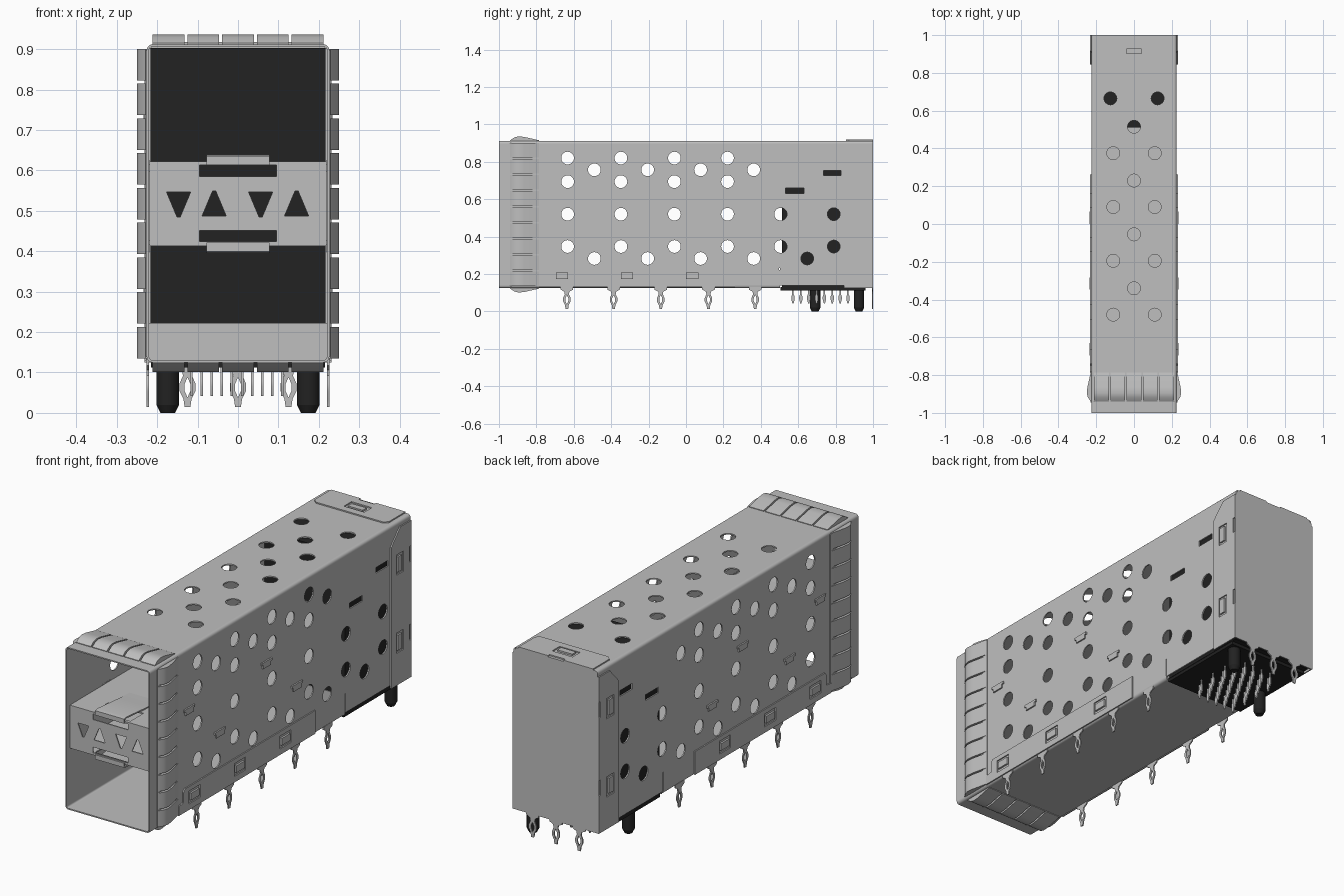
import bpy, bmesh, math
from mathutils import Matrix, Vector

if "Cube" in bpy.data.objects:
    bpy.data.objects.remove(bpy.data.objects["Cube"])


def material(name, v):
    m = bpy.data.materials.new(name)
    m.diffuse_color = (v, v, v, 1)
    m.use_nodes = True
    m.node_tree.nodes["Principled BSDF"].inputs["Base Color"].default_value = m.diffuse_color
    return m


METAL = material("light_grey_metal", 0.52)
BLACK = material("black_plastic", 0.016)
parts = {}
T = 0.006                      # sheet thickness
W, Z0, Z1 = 0.226, 0.125, 0.912  # cage half width, bottom, top
# local (u, v, normal) to world: X plate = (y, z), Y plate = (x, z), Z plate = (x, y)
AXES = {"X": ((0, 1, 0), (0, 0, 1), (1, 0, 0)),
        "Y": ((1, 0, 0), (0, 0, 1), (0, -1, 0)),
        "Z": ((1, 0, 0), (0, 1, 0), (0, 0, 1))}


def part(name, mat):
    return parts.setdefault(name, (bmesh.new(), mat))[0]


def plate(name, axis, pos, outline, holes=(), t=T, mat=METAL):
    """Flat sheet with cut-outs, centred at pos along its normal axis."""
    cu = bpy.data.curves.new("tmp", "CURVE")
    cu.dimensions, cu.fill_mode, cu.extrude = "2D", "BOTH", t / 2
    for loop in [outline, *holes]:
        s = cu.splines.new("POLY")
        s.points.add(len(loop) - 1)
        for p, (u, v) in zip(s.points, loop):
            p.co = (u, v, 0, 1)
        s.use_cyclic_u = True
    ob = bpy.data.objects.new("tmp", cu)
    bpy.context.collection.objects.link(ob)
    bpy.context.view_layer.update()
    me = bpy.data.meshes.new_from_object(
        ob.evaluated_get(bpy.context.evaluated_depsgraph_get()))
    u, v, n = (Vector(a) for a in AXES[axis])
    m = Matrix((u, v, n)).transposed().to_4x4()
    m.translation = n * (pos if axis != "Y" else -pos)
    me.transform(m)
    part(name, mat).from_mesh(me)
    bpy.data.objects.remove(ob)
    bpy.data.curves.remove(cu)
    bpy.data.meshes.remove(me)


def rect(u0, u1, v0, v1):
    return [(u0, v0), (u1, v0), (u1, v1), (u0, v1)]


def crect(u, v, w, h):
    return rect(u - w / 2, u + w / 2, v - h / 2, v + h / 2)


def circle(u, v, r=0.034, n=24):
    return [(u + r * math.cos(2 * math.pi * i / n), v + r * math.sin(2 * math.pi * i / n))
            for i in range(n)]


def press_pin(axis, pos, c):
    """Needle-eye press-fit pin hanging from the cage edge."""
    half = [(0.034, Z0 + 0.008), (0.034, 0.117), (0.014, 0.106), (0.011, 0.092),
            (0.020, 0.072), (0.020, 0.054), (0.010, 0.034), (0.007, 0.014)]
    out = [(c + a, b) for a, b in half] + [(c - a, b) for a, b in half[::-1]]
    eye = [(c, 0.088), (c + 0.008, 0.070), (c + 0.008, 0.056), (c, 0.038),
           (c - 0.008, 0.056), (c - 0.008, 0.070)]
    plate("press_fit_pins", axis, pos, out, [eye])


# Cage sides: vent holes, slots and latch openings
A = [-0.633, -0.348, -0.062, 0.222]
B = [-0.49, -0.205, 0.078, 0.362]
vents = [(y, z) for z in (0.82, 0.694) for y in A]
vents += [(y, z) for z in (0.52, 0.347) for y in A + [0.506, 0.79]]
vents += [(y, 0.757) for y in B] + [(y, 0.283) for y in B + [0.648]]
side_holes = [circle(*p) for p in vents]
side_holes += [crect(0.582, 0.645, 0.10, 0.028), crect(0.782, 0.74, 0.095, 0.028)]
side_holes += [rect(0.497, 0.503, 0.14, 0.232)]
tabs = [(-0.702, 0.612), (-0.108, 0.612), (-0.467, 0.413), (0.125, 0.413)]
R = 0.014
for s in (-1, 1):
    plate("cage_side", "X", s * (W - T / 2), rect(-1, 1, Z0 + R, Z1 - R), side_holes)
    # small bent stop tabs on the sides
    for y, z in tabs:
        plate("stop_tabs", "X", s * W, crect(y, z - 0.006, 0.06, 0.02), t=0.014)
        plate("stop_tabs", "X", s * W, crect(y, z + 0.008, 0.08, 0.012), t=0.014)
    # lower locking skirt with windows
    wins = [(-0.663, 0.19), (-0.315, 0.19), (0.033, 0.19)]
    plate("side_skirt", "X", s * (W + T / 2),
          [(-0.785, 0.13), (0.262, 0.13), (0.262, 0.243), (-0.735, 0.243),
           (-0.748, 0.23), (-0.748, 0.18), (-0.785, 0.175)],
          [crect(y, z, 0.085, 0.062) for y, z in wins])
    for y, z in wins:
        plate("skirt_latches", "X", s * (W + 0.003), crect(y, z, 0.065, 0.034), t=0.012)
    # wrapped wings of the rear cover
    wins = [(0.912, 0.71), (0.912, 0.33)]
    plate("rear_cover_wing", "X", s * (W + T / 2),
          [(0.845, Z0), (1, Z0), (1, 0.885), (0.915, 0.885), (0.845, 0.81)],
          [crect(y, z, 0.056, 0.098) for y, z in wins] +
          [crect(0.992, z, 0.012, 0.075) for z in (0.725, 0.345)])
    for y, z in wins:
        plate("rear_latches", "X", s * (W + 0.002), crect(y - 0.004, z, 0.032, 0.074), t=0.012)
    for y in (-0.637, -0.387, -0.135, 0.12, 0.37):
        press_pin("X", s * (W - T / 2), y)
    # rounded long edges of the cage
    for zc, d in ((Z1 - R, 1), (Z0 + R, -1)):
        arc = [math.pi / 2 * i / 5 for i in range(6)]
        xz = [(s * (W - R + r * math.cos(a)), zc + d * r * math.sin(a))
              for r, seq in ((R, arc), (R - T, arc[::-1])) for a in seq]
        length = 2 if d > 0 else 1.5
        plate("cage_edges", "Y", -1 + length / 2, xz, t=length)

# Roof with vents
roof = [(s * 0.125, 0.665) for s in (-1, 1)] + [(0, y) for y in (0.515, 0.23, -0.055, -0.34)]
roof += [(s * 0.11, y) for s in (-1, 1) for y in (0.375, 0.09, -0.195, -0.48)]
plate("cage_roof", "Z", Z1 - T / 2, rect(R - W, W - R, -1, 1), [circle(*p) for p in roof])

# Floor, and its rear flap bent up in front of the connector
plate("cage_floor", "Z", Z0 + T / 2, rect(R - W, W - R, -1, 0.5))
plate("floor_flap", "Y", 0.5, rect(-W + T, W - T, Z0, 0.222))

# Rear cover, with its pins and roof flap
plate("rear_cover", "Y", 1 - T / 2,
      [(-W, Z0), (W, Z0), (W, 0.895), (W - 0.02, Z1), (0.02 - W, Z1), (-W, 0.895)])
for x in (-0.125, 0, 0.125):
    press_pin("Y", 1 - T / 2, x)
plate("rear_roof_flap", "Z", Z1 + T / 2,
      [(-0.2, 0.872), (-0.18, 0.855), (0.18, 0.855), (0.2, 0.872), (0.2, 1), (0.042, 1),
       (0.042, 0.986), (-0.042, 0.986), (-0.042, 1), (-0.2, 1)], [crect(0, 0.92, 0.11, 0.058)])
plate("rear_latches", "Z", Z1 + 0.002, crect(0, 0.915, 0.08, 0.03), t=0.012)

# Port divider: front plate with indicator openings, upper and lower shelves
tri = []
for x, d in ((-0.147, -1), (-0.059, 1), (0.056, -1), (0.145, 1)):
    z = 0.517
    tri.append([(x - 0.03, z - d * 0.03), (x + 0.03, z - d * 0.03),
                (x + 0.004, z + d * 0.032), (x - 0.004, z + d * 0.032)])
plate("divider_front", "Y", -0.975, rect(-0.219, 0.219, 0.413, 0.622),
      tri + [rect(-0.095, 0.095, 0.585, 0.613), rect(-0.095, 0.095, 0.424, 0.451)])
for d in (-1, 1):
    plate("divider_shelf", "Z", 0.5175 + d * 0.101, rect(-0.219, 0.219, -0.975, 0.51),
          [rect(-0.095, 0.095, -0.96, -0.86)])
    # sprung module latch
    path = [(-0.985, 0.096), (-0.985, 0.118), (-0.965, 0.122), (-0.80, 0.108), (-0.70, 0.103),
            (-0.70, 0.098), (-0.80, 0.102), (-0.965, 0.115), (-0.978, 0.112), (-0.978, 0.096)]
    plate("module_latch", "X", 0, [(y, 0.5175 + d * h) for y, h in path], t=0.156)

# Spring contact fingers around the mouth
bulge = [(-0.94, -0.002), (-0.94, 0.003), (-0.918, 0.018), (-0.895, 0.024), (-0.865, 0.021),
         (-0.785, 0.003), (-0.785, -0.002)]
P = 0.086
for s in (-1, 1):
    for i in range(9):
        plate("side_spring_fingers", "Z", 0.131 + P * (i + 0.5),
              [(s * (W + h), y) for y, h in bulge], t=P - 0.008)
    for i in range(5):
        edge = Z1 if s > 0 else Z0
        plate("roof_floor_spring_fingers", "X", P * (i - 2),
              [(y, edge + s * h) for y, h in bulge], t=P - 0.008)
    plate("spring_band", "X", s * (W + 0.001), rect(-0.945, -0.78, Z0 + R, Z1 - R), t=0.004)

# Connector body and base
plate("connector_body", "Z", 0.515, rect(-0.217, 0.217, 0.512, 0.985), t=0.775, mat=BLACK)
plate("connector_base", "Z", 0.122, rect(-0.215, 0.215, 0.505, 0.96), t=0.02, mat=BLACK)

# Locating pegs
for x, y in ((0.174, 0.925), (-0.174, 0.69)):
    for r1, r2, a, b in ((0.018, 0.028, 0, 0.02), (0.028, 0.028, 0.02, 0.118)):
        bmesh.ops.create_cone(part("locating_pegs", BLACK), cap_ends=True, segments=24,
                              radius1=r1, radius2=r2, depth=b - a,
                              matrix=Matrix.Translation((x, y, (a + b) / 2)))

# Contact pins in staggered rows
for r in range(8):
    for i in range(5):
        half = [(0.004, 0.115), (0.004, 0.092), (0.009, 0.08), (0.009, 0.065), (0.003, 0.042)]
        y, x = 0.572 + 0.042 * r, -0.115 + 0.05 * i + 0.025 * (r % 2)
        plate("contact_pins", "X", x,
              [(y + a, b) for a, b in half] + [(y - a, b) for a, b in half[::-1]])

# Turn the collected parts into objects
for name, (bm, mat) in parts.items():
    bmesh.ops.remove_doubles(bm, verts=bm.verts, dist=1e-5)
    bmesh.ops.recalc_face_normals(bm, faces=bm.faces)
    for f in bm.faces:
        f.material_index = 0
    me = bpy.data.meshes.new(name)
    bm.to_mesh(me)
    bm.free()
    me.materials.clear()
    me.materials.append(mat)
    ob = bpy.data.objects.new(name, me)
    bpy.context.collection.objects.link(ob)
    ob.select_set(True)
    bpy.context.view_layer.objects.active = ob
bpy.ops.object.shade_smooth_by_angle(angle=math.radians(30))
